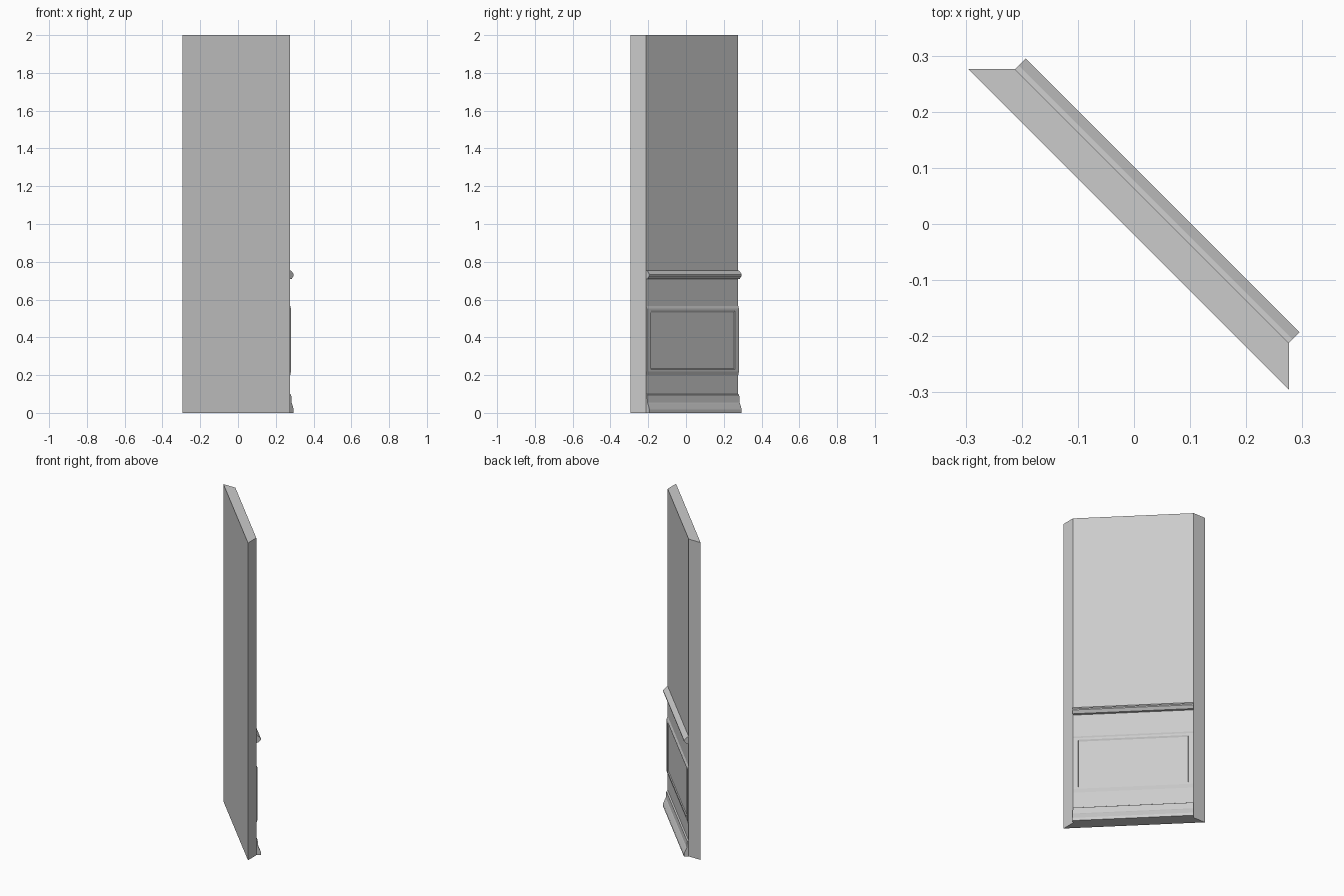
import bpy, bmesh, math

if "Cube" in bpy.data.objects:
    bpy.data.objects.remove(bpy.data.objects["Cube"])

ROT = -math.pi / 4          # the whole wall runs diagonally
BACK, FACE = -0.0134, 0.0453  # wall faces, along the wall normal
HALF_BACK, HALF = 0.4038, 0.345


def finish(name, bm):
    bmesh.ops.recalc_face_normals(bm, faces=bm.faces)
    me = bpy.data.meshes.new(name)
    bm.to_mesh(me)
    bm.free()
    ob = bpy.data.objects.new(name, me)
    ob.rotation_euler.z = ROT
    bpy.context.collection.objects.link(ob)
    return ob


def bridge(bm, rings, caps):
    n = len(rings[0])
    loops = [[bm.verts.new(p) for p in r] for r in rings]
    for a, b in zip(loops, loops[1:]):
        for i in range(n):
            j = (i + 1) % n
            bm.faces.new((a[i], a[j], b[j], b[i]))
    if caps:
        bm.faces.new(loops[0])
        bm.faces.new(loops[-1])


def moulding(name, profile):
    # profile points: (projection from wall face, height)
    bm = bmesh.new()
    bridge(bm, [[(u, FACE + d, z) for d, z in profile] for u in (-HALF, HALF)], True)
    return finish(name, bm)


# wall slab with mitred ends
bm = bmesh.new()
plan = [(-HALF_BACK, BACK), (HALF_BACK, BACK), (HALF, FACE), (-HALF, FACE)]
bridge(bm, [[(u, v, z) for u, v in plan] for z in (0, 2)], True)
finish("wall", bm)

# chair rail and skirting board
moulding("chair_rail", [(0, 0.708), (0.012, 0.710), (0.0268, 0.726),
                        (0.0268, 0.733), (0.009, 0.752), (0, 0.755)])
moulding("skirting_board", [(0, 0), (0.0268, 0), (0.0268, 0.018), (0.024, 0.025),
                            (0.0145, 0.048), (0.011, 0.055), (0.008, 0.095), (0, 0.10)])

# raised frame around the wainscot panel
bm = bmesh.new()
steps = [(0.345, 0.198, 0.567, 0), (0.345, 0.220, 0.553, 0.006),
         (0.315, 0.231, 0.541, 0.006), (0.313, 0.234, 0.532, 0.0005)]
bridge(bm, [[(-u, FACE + d, lo), (u, FACE + d, lo), (u, FACE + d, hi), (-u, FACE + d, hi)]
            for u, lo, hi, d in steps], False)
finish("panel_frame", bm)
